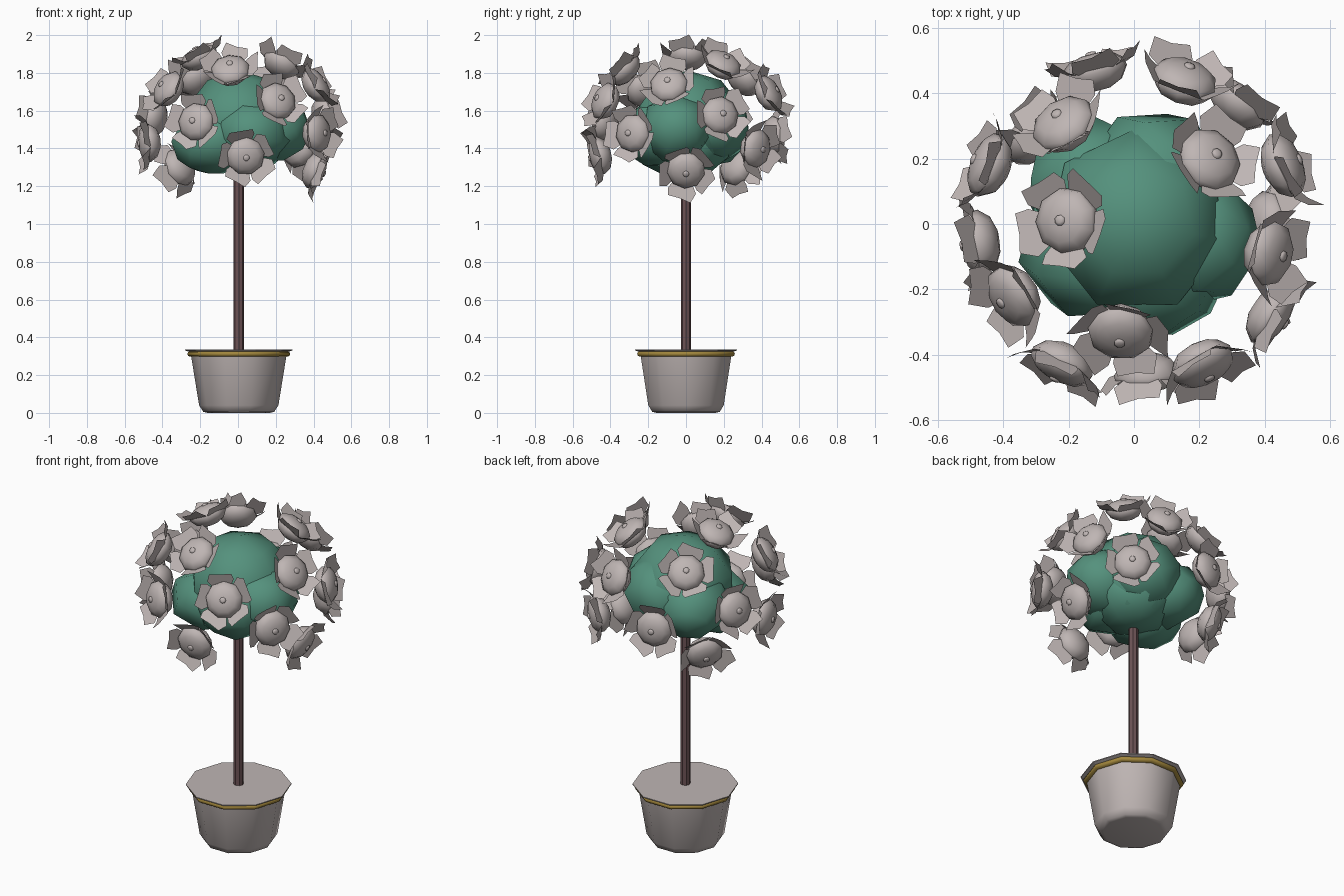
import bpy, bmesh, math
from mathutils import Vector, Matrix

if "Cube" in bpy.data.objects:
    bpy.data.objects.remove(bpy.data.objects["Cube"])


def material(name, rgb):
    m = bpy.data.materials.new(name)
    m.diffuse_color = (*rgb, 1)
    m.use_nodes = True
    m.node_tree.nodes["Principled BSDF"].inputs["Base Color"].default_value = m.diffuse_color
    return m


GREY = material("warm grey", (0.52, 0.465, 0.455))
GREEN = material("leaf green", (0.09, 0.285, 0.205))
BROWN = material("dark bark", (0.15, 0.085, 0.09))
GOLD = material("gold", (0.36, 0.24, 0.045))


def finish(name, bm, mat, angle=None):
    mesh = bpy.data.meshes.new(name)
    bm.to_mesh(mesh)
    bm.free()
    mesh.materials.append(mat)
    ob = bpy.data.objects.new(name, mesh)
    bpy.context.collection.objects.link(ob)
    if angle:
        bpy.ops.object.select_all(action='DESELECT')
        ob.select_set(True)
        bpy.context.view_layer.objects.active = ob
        bpy.ops.object.shade_smooth_by_angle(angle=math.radians(angle))
    return ob


def revolve(bm, profile, sides, phase=0.0):
    """Rings of (radius, height) joined up and capped at both ends."""
    rings = []
    for r, z in profile:
        rings.append([bm.verts.new((r * math.cos(a), r * math.sin(a), z))
                      for a in (phase + math.tau * i / sides for i in range(sides))])
    for lo, hi in zip(rings, rings[1:]):
        for i in range(sides):
            j = (i + 1) % sides
            bm.faces.new((lo[i], lo[j], hi[j], hi[i]))
    bm.faces.new(rings[0][::-1])
    bm.faces.new(rings[-1])


def turned(name, profile, sides, mat, angle=None):
    bm = bmesh.new()
    revolve(bm, profile, sides)
    ob = finish(name, bm, mat, angle)
    ob.location.x = 0.004
    return ob


# Pot, gold band, rim and trunk
turned("pot", [(0.165, 0), (0.188, 0.006), (0.21, 0.04), (0.252, 0.30)], 10, GREY, 80)
turned("gold_band", [(0.25, 0.297), (0.267, 0.301), (0.272, 0.312), (0.267, 0.323),
                     (0.25, 0.326)], 10, GOLD, 70)
turned("pot_rim", [(0.264, 0.324), (0.285, 0.331), (0.285, 0.336)], 10, GREY)
turned("trunk", [(0.027, 0.33), (0.027, 1.35)], 8, BROWN)

# Foliage: overlapping coarse faceted clumps (centre, radii)
clumps = [
    ((0.01, 0.01, 1.54), (0.29, 0.29, 0.265)),
    ((-0.13, -0.08, 1.435), (0.22, 0.21, 0.17)),
    ((0.18, -0.05, 1.50), (0.20, 0.20, 0.18)),
    ((0.08, -0.13, 1.48), (0.21, 0.21, 0.19)),
    ((-0.12, 0.11, 1.48), (0.21, 0.21, 0.18)),
    ((0.06, 0.14, 1.52), (0.22, 0.21, 0.19)),
    ((0.02, 0.02, 1.43), (0.24, 0.24, 0.17)),
]
for k, (centre, radii) in enumerate(clumps):
    bm = bmesh.new()
    bmesh.ops.create_uvsphere(bm, u_segments=7, v_segments=5, radius=1.03)
    spin = Matrix.Rotation(k * 0.9, 4, 'Z') @ Matrix.Rotation(k * 0.5, 4, 'X')
    bmesh.ops.transform(bm, matrix=Matrix.Translation(centre)
                        @ Matrix.Diagonal((*radii, 1)) @ spin, verts=bm.verts)
    finish(f"foliage_{k + 1}", bm, GREEN, 80)


# Blossom: plump rounded body, centre bud and a cup of broad angular petals
def blossom(index, centre):
    bm = bmesh.new()
    revolve(bm, [(0.035, -0.062), (0.078, -0.044), (0.104, -0.008),
                 (0.098, 0.018), (0.07, 0.040), (0.03, 0.050)], 9)
    revolve(bm, [(0.018, 0.046), (0.016, 0.055), (0.008, 0.058)], 8)
    outline = [(0.070, -0.048, -0.006), (0.110, -0.073, 0.010), (0.142, -0.068, 0.042),
               (0.147, -0.005, 0.042), (0.156, 0.056, 0.058), (0.118, 0.078, 0.014),
               (0.070, 0.048, -0.006)]
    for p in range(5):
        turn = Matrix.Rotation(math.tau * p / 5, 3, 'Z')
        size = 1.0 if p % 2 else 0.95
        bm.faces.new([bm.verts.new(turn @ (Vector(v) * size)) for v in outline])
    normal = (Vector(centre) - Vector((0, 0, 1.46))).normalized()
    aim = normal.to_track_quat('Z', 'Y').to_matrix().to_4x4()
    ob = finish(f"blossom_{index}", bm, GREY, 60)
    ob.matrix_world = (Matrix.Translation(centre) @ aim
                       @ Matrix.Rotation(index * 1.3, 4, 'Z'))


spots = [
    (-0.205, 0.01, 1.885), (-0.215, 0.305, 1.765), (0.23, 0.195, 1.845),
    (-0.04, -0.33, 1.815), (0.415, -0.09, 1.735), (0.155, 0.44, 1.69),
    (-0.37, -0.22, 1.715), (-0.12, 0.47, 1.47), (-0.445, 0.18, 1.56),
    (-0.475, -0.06, 1.43), (-0.22, -0.43, 1.54), (0.21, -0.43, 1.65),
    (0.04, -0.46, 1.36), (0.46, 0.18, 1.575), (0.32, 0.37, 1.40), (0.42, -0.28, 1.48),
    (0.41, 0.0, 1.285), (-0.31, 0.27, 1.30),
]
for n, spot in enumerate(spots):
    blossom(n + 1, spot)
